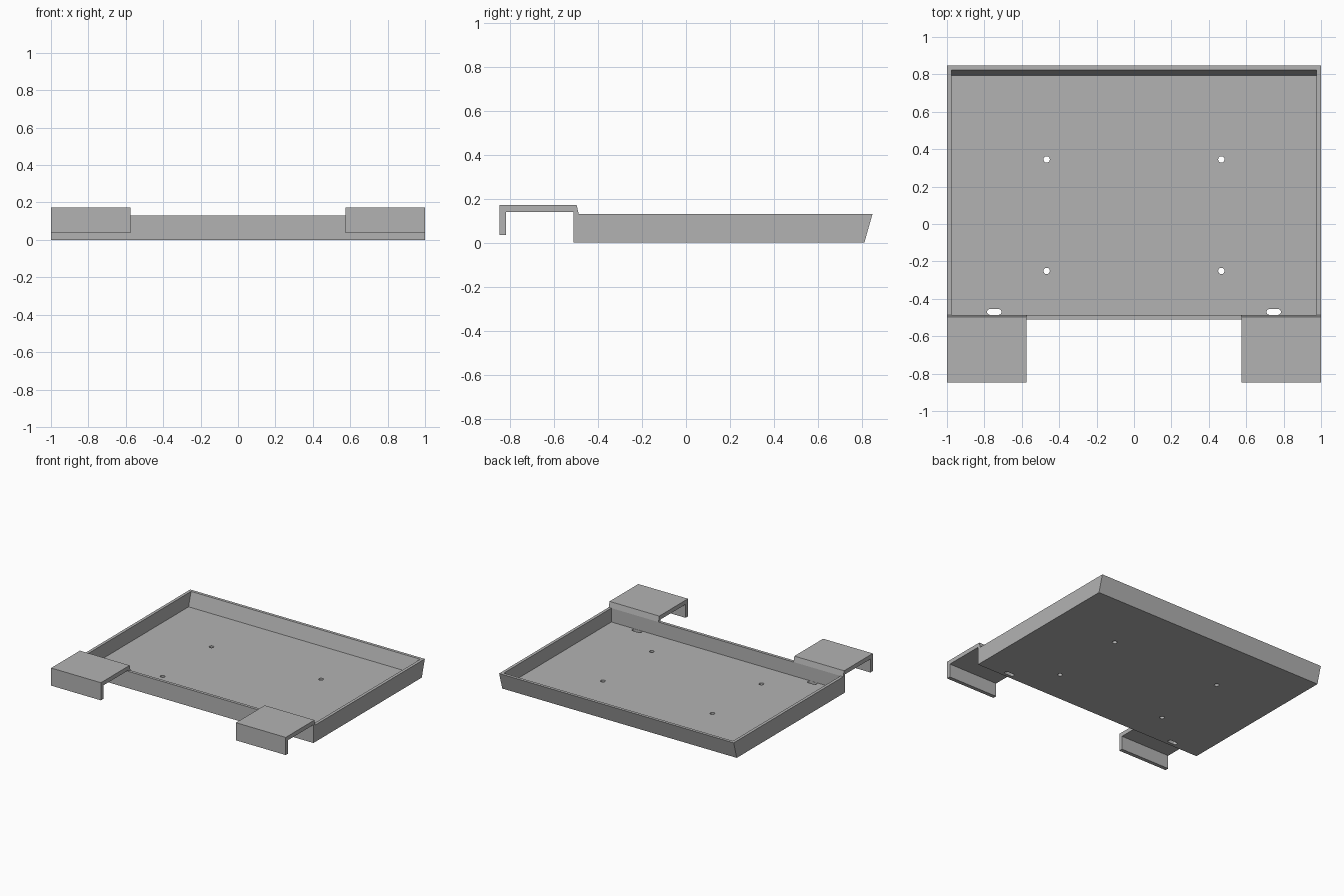
import bpy, bmesh, math
from mathutils import Matrix

cube = bpy.data.objects.get("Cube")
if cube:
    bpy.data.objects.remove(cube)

GREY = (0.45, 0.45, 0.45, 1)
mat = bpy.data.materials.new("plain grey")
mat.use_nodes = True
mat.diffuse_color = GREY
mat.node_tree.nodes["Principled BSDF"].inputs["Base Color"].default_value = GREY


def extrude(name, outline, matrix, depth):
    """Extrude a flat outline along its local z, then place it."""
    bm = bmesh.new()
    face = bm.faces.new([bm.verts.new((u, v, 0)) for u, v in outline])
    new = bmesh.ops.extrude_face_region(bm, geom=[face])["geom"]
    bmesh.ops.translate(bm, vec=(0, 0, depth),
                        verts=[g for g in new if isinstance(g, bmesh.types.BMVert)])
    bm.transform(matrix)
    bmesh.ops.recalc_face_normals(bm, faces=bm.faces)
    mesh = bpy.data.meshes.new(name)
    bm.to_mesh(mesh)
    bm.free()
    mesh.materials.append(mat)
    obj = bpy.data.objects.new(name, mesh)
    bpy.context.collection.objects.link(obj)
    return obj


def side_prism(name, profile, x0, x1):
    """Prism running along x from a (y, z) profile."""
    place = Matrix(((0, 0, 1, x0), (1, 0, 0, 0), (0, 1, 0, 0), (0, 0, 0, 1)))
    return extrude(name, profile, place, x1 - x0)


def slot_outline(radius, half_straight, steps=12):
    """Round hole, or a stadium slot when half_straight is above zero."""
    points = []
    for side in (1, -1):
        for i in range(steps + (half_straight > 0)):
            a = math.pi * (i / steps - 0.5)
            points.append((side * (half_straight + radius * math.cos(a)),
                           side * radius * math.sin(a)))
    return points


def cut(target, cutter):
    mod = target.modifiers.new(cutter.name, "BOOLEAN")
    mod.operation = "DIFFERENCE"
    mod.solver = "EXACT"
    mod.object = cutter
    cutter.hide_render = True
    cutter.hide_set(True)


# Tray with a back wall that leans outward
FRONT, BACK_LOW, BACK_TOP, HEIGHT, WALL = -0.51, 0.81, 0.847, 0.13, 0.023
lean = (BACK_TOP - BACK_LOW) / HEIGHT
tray = side_prism("tray", [(FRONT, 0), (BACK_LOW, 0), (BACK_TOP, HEIGHT), (FRONT, HEIGHT)], -1, 1)

# Hollow of the tray
inner_front, inner_back, over = FRONT + WALL, BACK_LOW - WALL, HEIGHT + 0.1
hollow = side_prism("hollow_cutter", [
    (inner_front, WALL), (inner_back + lean * WALL, WALL),
    (inner_back + lean * over, over), (inner_front, over)], WALL - 1, 1 - WALL)
cut(tray, hollow)

# Screw holes and drain slots through the floor
for side, word in ((1, "left"), (-1, "right")):
    for place, x, y, radius, straight in (("back_hole", 0.467, 0.345, 0.017, 0),
                                          ("front_hole", 0.467, -0.251, 0.017, 0),
                                          ("slot", 0.747, -0.47, 0.0155, 0.023)):
        cutter = extrude(f"{word}_{place}_cutter", slot_outline(radius, straight),
                         Matrix.Translation((side * x, y, -0.05)), 0.1)
        cut(tray, cutter)

# Hooks that reach forward from the front wall and turn down
hook_profile = [(FRONT, HEIGHT), (inner_front, HEIGHT), (-0.497, 0.172), (-0.847, 0.172),
                (-0.847, 0.036), (-0.818, 0.036), (-0.818, 0.14), (FRONT, 0.14)]
side_prism("left_hook", hook_profile, 0.576, 1)
side_prism("right_hook", hook_profile, -1, -0.576)
